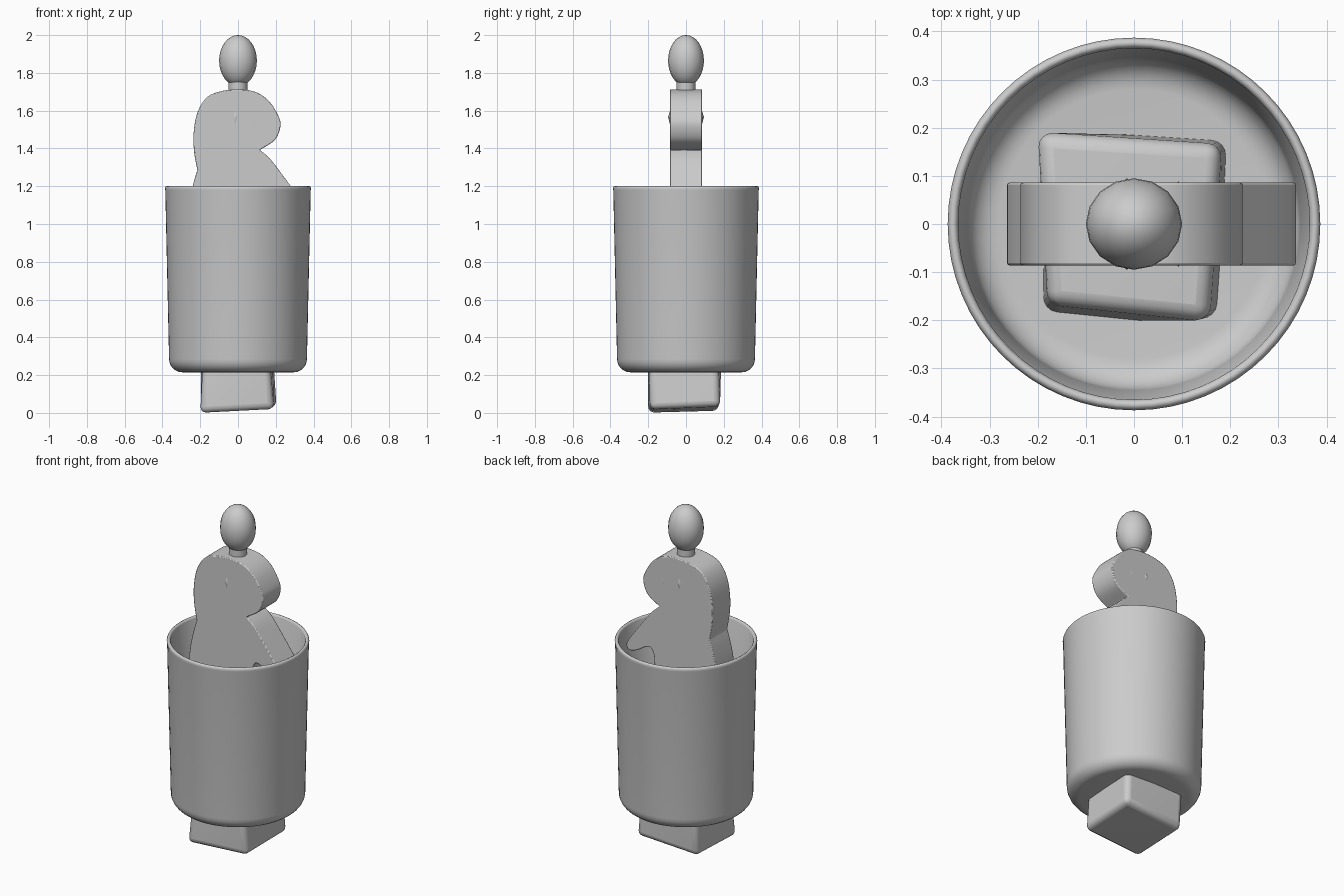
import bpy, bmesh, math
from mathutils import Vector

if "Cube" in bpy.data.objects:
    bpy.data.objects.remove(bpy.data.objects["Cube"])


def make(name, bm, angle=40, bevel=0, segs=3):
    bmesh.ops.recalc_face_normals(bm, faces=bm.faces)
    me = bpy.data.meshes.new(name)
    bm.to_mesh(me)
    bm.free()
    ob = bpy.data.objects.new(name, me)
    bpy.context.collection.objects.link(ob)
    if bevel:
        m = ob.modifiers.new("bevel", 'BEVEL')
        m.width, m.segments = bevel, segs
        m.limit_method, m.angle_limit = 'ANGLE', math.radians(40)
    bpy.ops.object.select_all(action='DESELECT')
    ob.select_set(True)
    bpy.context.view_layer.objects.active = ob
    bpy.ops.object.shade_smooth_by_angle(angle=math.radians(angle))
    return ob


def lathe(name, prof, n=64):
    bm = bmesh.new()
    vs = [bm.verts.new((r, 0, z)) for r, z in prof]
    es = [bm.edges.new(p) for p in zip(vs, vs[1:])]
    bmesh.ops.spin(bm, geom=vs + es, cent=(0, 0, 0), axis=(0, 0, 1),
                   angle=2 * math.pi, steps=n)
    bmesh.ops.remove_doubles(bm, verts=bm.verts, dist=1e-5)
    return make(name, bm, 60)


def smooth_path(pts, steps=6):
    # Catmull-Rom samples, last point left out
    p = [Vector(q) for q in pts]
    p = [p[0]] + p + [p[-1]]
    out = []
    for a, b, c, d in zip(p, p[1:], p[2:], p[3:]):
        for i in range(steps):
            t = i / steps
            out.append(0.5 * (2 * b + (c - a) * t + (2 * a - 5 * b + 4 * c - d) * t * t
                              + (3 * b - a - 3 * c + d) * t ** 3))
    return out


# Tapered cup with rounded foot and thin wall
foot = [(0.295 + 0.07 * math.sin(a), 0.285 - 0.07 * math.cos(a))
        for a in [math.radians(15 * i) for i in range(7)]]
inner = [(0.28 + 0.065 * math.sin(a), 0.30 - 0.065 * math.cos(a))
         for a in [math.radians(90 - 15 * i) for i in range(7)]]
lathe("cup", [(0, 0.215)] + foot + [(0.385, 1.18), (0.387, 1.19), (0.383, 1.198),
      (0.376, 1.202), (0.369, 1.198), (0.365, 1.19)] + inner + [(0, 0.235)])

# Lopsided block passing through the cup floor
bm = bmesh.new()
low = [(-0.2, -0.2, 0.0), (0.19, -0.19, 0.02), (0.205, 0.18, 0.035), (-0.195, 0.17, 0.01)]
high = [(-0.18, -0.165, 0.41), (0.155, -0.2, 0.40), (0.18, 0.165, 0.41), (-0.2, 0.19, 0.40)]
b = [bm.verts.new(p) for p in low]
t = [bm.verts.new(p) for p in high]
bm.faces.new(b[::-1])
bm.faces.new(t)
for i in range(4):
    j = (i + 1) % 4
    bm.faces.new((b[i], b[j], t[j], t[i]))
bmesh.ops.triangulate(bm, faces=bm.faces)
make("block", bm, 40, 0.03, 4)

# Flat figure cut from one outline
outline = (
    smooth_path([(-0.215, 1.285), (-0.232, 1.38), (-0.235, 1.48), (-0.215, 1.59),
                 (-0.165, 1.67), (-0.09, 1.703), (0, 1.712), (0.09, 1.7), (0.16, 1.655),
                 (0.21, 1.58), (0.225, 1.52), (0.195, 1.445), (0.115, 1.392)])
    + smooth_path([(0.115, 1.392), (0.17, 1.345), (0.25, 1.24), (0.315, 1.15), (0.336, 1.11),
                   (0.32, 1.08), (0.27, 1.09), (0.2, 1.13), (0.165, 1.12), (0.15, 1.04),
                   (0.16, 0.8), (0.17, 0.55), (0.15, 0.4)])
    + smooth_path([(0.15, 0.4), (-0.18, 0.4)], 1)
    + smooth_path([(-0.18, 0.4), (-0.21, 0.55), (-0.23, 0.8), (-0.262, 1.02),
                   (-0.257, 1.12), (-0.235, 1.22), (-0.215, 1.285)]))
bm = bmesh.new()
f = bm.faces.new([bm.verts.new((p.x, -0.086, p.y)) for p in outline])
ext = bmesh.ops.extrude_face_region(bm, geom=[f])
bmesh.ops.translate(bm, vec=(0, 0.172, 0),
                    verts=[v for v in ext["geom"] if isinstance(v, bmesh.types.BMVert)])
make("figure", bm, 40, 0.01, 2)


# Eyes poke out slightly on both faces
def ball(name, loc, scale, u, v, tilt=0):
    bm = bmesh.new()
    bmesh.ops.create_uvsphere(bm, u_segments=u, v_segments=v, radius=1)
    ob = make(name, bm, 60)
    ob.location, ob.scale, ob.rotation_euler = loc, scale, (0, tilt, 0)


ball("left_eye", (-0.015, 0, 1.565), (0.045, 0.095, 0.09), 8, 6)
ball("right_eye", (0.092, 0, 1.553), (0.012, 0.09, 0.08), 8, 6, 0.12)

# Knob and its neck
lathe("neck", [(0, 1.68), (0.05, 1.68), (0.05, 1.76), (0, 1.76)], 24)
ball("knob", (0, 0, 1.865), (0.1, 0.095, 0.135), 16, 16)
